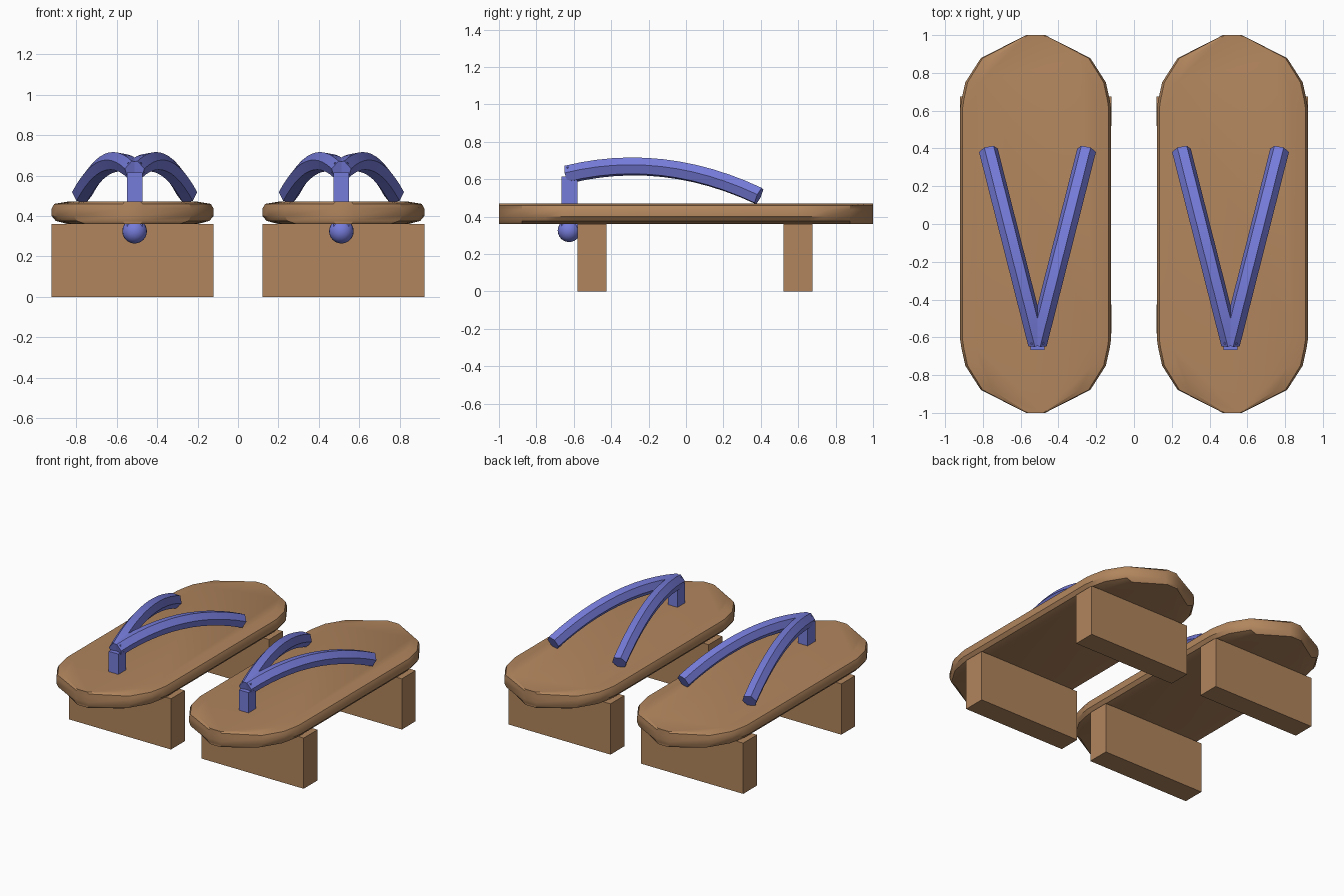
import bpy, bmesh, math
from mathutils import Vector

if "Cube" in bpy.data.objects:
    bpy.data.objects.remove(bpy.data.objects["Cube"])


def material(name, rgb):
    m = bpy.data.materials.new(name)
    m.diffuse_color = (*rgb, 1)
    m.use_nodes = True
    m.node_tree.nodes["Principled BSDF"].inputs["Base Color"].default_value = m.diffuse_color
    return m


WOOD = material("warm wood", (0.44, 0.235, 0.11))
BLUE = material("periwinkle cloth", (0.18, 0.20, 0.70))


def finish(name, bm, mat, smooth=None):
    bmesh.ops.recalc_face_normals(bm, faces=bm.faces)
    me = bpy.data.meshes.new(name)
    bm.to_mesh(me)
    bm.free()
    me.materials.append(mat)
    ob = bpy.data.objects.new(name, me)
    bpy.context.collection.objects.link(ob)
    if smooth:
        bpy.ops.object.select_all(action='DESELECT')
        ob.select_set(True)
        bpy.context.view_layer.objects.active = ob
        bpy.ops.object.shade_smooth_by_angle(angle=math.radians(smooth))
    return ob


def skin(name, rings, mat, smooth=None):
    """Join equal-sized closed rings of points and cap both ends."""
    bm = bmesh.new()
    vs = [[bm.verts.new(p) for p in ring] for ring in rings]
    n = len(vs[0])
    for a, b in zip(vs, vs[1:]):
        for i in range(n):
            j = (i + 1) % n
            bm.faces.new((a[i], a[j], b[j], b[i]))
    bm.faces.new(vs[0])
    bm.faces.new(vs[-1])
    return finish(name, bm, mat, smooth)


def box(name, x0, x1, y0, y1, z0, z1, mat):
    ring = [(x0, y0), (x1, y0), (x1, y1), (x0, y1)]
    return skin(name, [[(x, y, z) for x, y in ring] for z in (z0, z1)], mat)


# sole outline: one quarter mirrored to the full rounded plank
QUARTER = [(0.40, 0.61), (0.392, 0.66), (0.372, 0.75), (0.29, 0.878), (0.05, 1.0)]
half = QUARTER + [(-x, y) for x, y in reversed(QUARTER)]
OUTLINE = half + [(-x, -y) for x, y in half]
# (height, sideways inset) of the rounded sole edge
EDGE = [(0.36, 0.08), (0.376, 0.02), (0.40, 0), (0.437, 0), (0.46, 0.013), (0.471, 0.08)]


def strap(name, cx, side):
    """Six-sided cord arching from the toe post to the side of the sole."""
    def at(t):
        return Vector((cx + side * 0.26 * t, -0.635 + 1.025 * t,
                       0.625 + 0.252 * t - 0.367 * t * t))
    rings = []
    for k in range(13):
        t = k / 12
        d = (at(t + 0.01) - at(t - 0.01)).normalized()
        out = d.cross(Vector((0, 0, 1))).normalized() * side
        up = out.cross(d).normalized()
        if up.z < 0:
            up = -up
        angles = [math.radians(10 + 60 * i) for i in range(6)]
        rings.append([at(t) + 0.051 * (math.cos(a) * out + math.sin(a) * up)
                      for a in angles])
    skin(name, rings, BLUE, 30)


for label, s in (("left", -1), ("right", 1)):
    cx, tx = s * 0.521, s * 0.511
    # plank and two teeth
    skin(label + "_sole",
         [[(cx + x * (1 - inset / 0.4), y, z) for x, y in OUTLINE] for z, inset in EDGE],
         WOOD, 32)
    box(label + "_front_tooth", cx - 0.401, cx + 0.401, -0.58, -0.425, 0, 0.36, WOOD)
    box(label + "_back_tooth", cx - 0.401, cx + 0.401, 0.52, 0.675, 0, 0.36, WOOD)
    # toe post with its knot underneath
    box(label + "_toe_post", tx - 0.038, tx + 0.038, -0.666, -0.58, 0.33, 0.615, BLUE)
    bm = bmesh.new()
    bmesh.ops.create_uvsphere(bm, u_segments=20, v_segments=12, radius=0.061)
    bmesh.ops.translate(bm, vec=(tx, -0.625, 0.325), verts=bm.verts)
    finish(label + "_knot", bm, BLUE, 60)
    # the two straps of the V
    strap(label + "_outer_strap", tx, s)
    strap(label + "_inner_strap", tx, -s)
